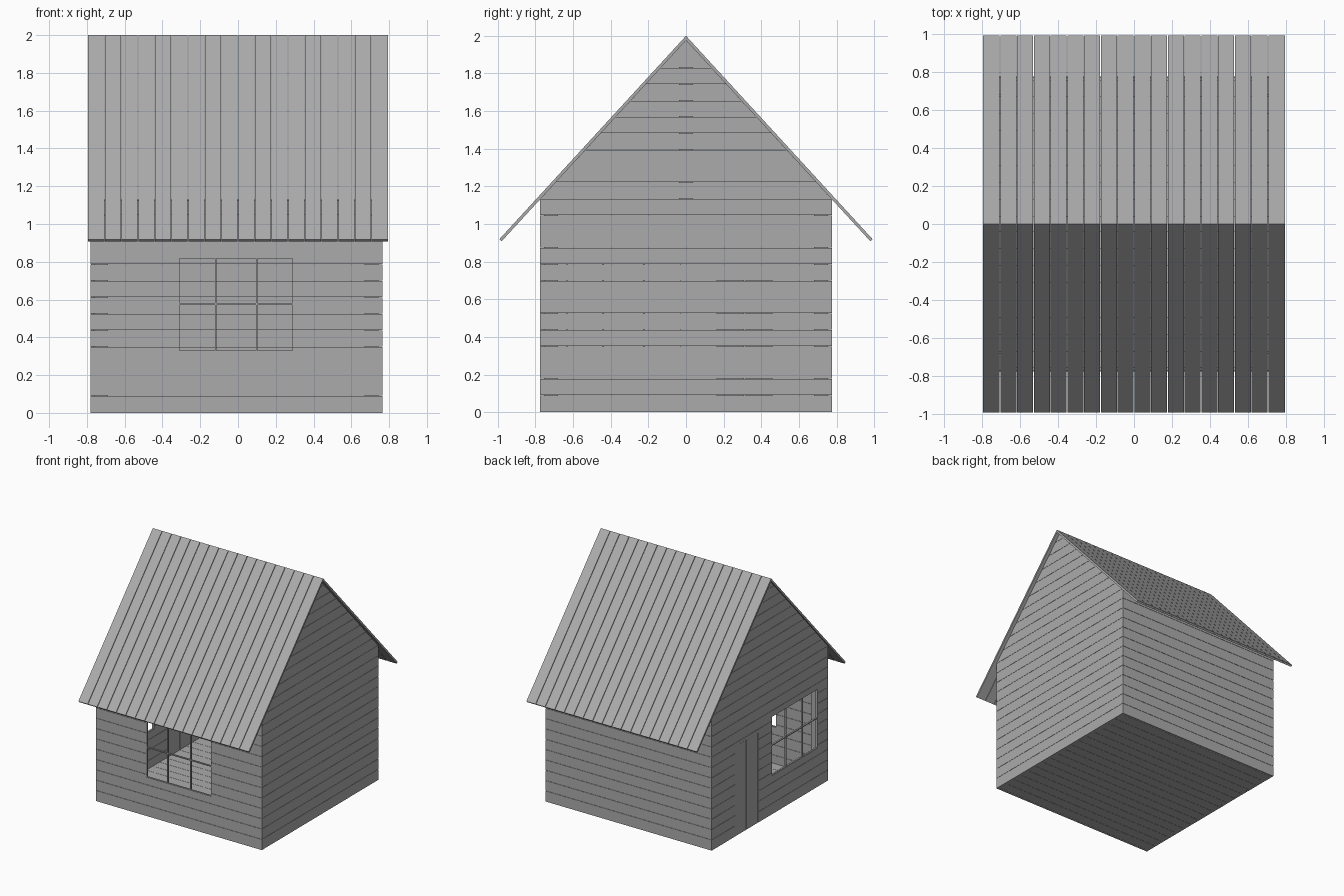
import bpy
import bmesh

if "Cube" in bpy.data.objects:
    bpy.data.objects.remove(bpy.data.objects["Cube"], do_unlink=True)

# Main dimensions
X0, X1 = -0.782, 0.765          # outer faces of the gable walls
WALL_Y = 0.775
EAVE = 1.13                     # top of the long walls
THICK = 0.02
PITCH, GAP = 0.087, 0.002
RIDGE, UNDER = 2.0, 1.976       # outer and inner ridge heights
SLOPE = 1.09
ROOF_X, ROOF_BOARDS, ROOF_GAP = 0.794, 18, 0.004

GREY = (0.41, 0.41, 0.41, 1)
grey = bpy.data.materials.new("plain grey")
grey.use_nodes = True
grey.diffuse_color = GREY
grey.node_tree.nodes["Principled BSDF"].inputs["Base Color"].default_value = GREY


def prism(bm, profile, x0, x1):
    """Extrude a (y, z) outline along x."""
    ends = [[bm.verts.new((x, y, z)) for y, z in profile] for x in (x0, x1)]
    faces = [bm.faces.new(ends[0]), bm.faces.new(ends[1][::-1])]
    n = len(profile)
    for i in range(n):
        j = (i + 1) % n
        faces.append(bm.faces.new((ends[0][j], ends[0][i], ends[1][i], ends[1][j])))
    bmesh.ops.recalc_face_normals(bm, faces=faces)


def box(bm, x, y, z):
    prism(bm, [(y[0], z[0]), (y[1], z[0]), (y[1], z[1]), (y[0], z[1])], x[0], x[1])


def finish(bm, name):
    mesh = bpy.data.meshes.new(name)
    bm.to_mesh(mesh)
    bm.free()
    mesh.materials.append(grey)
    obj = bpy.data.objects.new(name, mesh)
    bpy.context.collection.objects.link(obj)
    return obj


def cut(obj, openings):
    """Cut box openings through a wall and keep the result."""
    bm = bmesh.new()
    for o in openings:
        box(bm, *o)
    cutter = finish(bm, "opening_cutter")
    cutter.hide_render = True
    mod = obj.modifiers.new("openings", "BOOLEAN")
    mod.operation, mod.solver, mod.object = "DIFFERENCE", "EXACT", cutter
    deps = bpy.context.evaluated_depsgraph_get()
    mesh = bpy.data.meshes.new_from_object(obj.evaluated_get(deps))
    obj.modifiers.clear()
    obj.data = mesh
    bpy.data.objects.remove(cutter, do_unlink=True)


def courses(top):
    """Bottom and top height of every wall board."""
    z, n = 0.0, 1
    while z < top:
        joint = 0.003 + PITCH * n
        yield z, min(joint - GAP / 2, top)
        z, n = joint + GAP / 2, n + 1


def half_width(z):
    return min(WALL_Y, (UNDER - z) / SLOPE)


# Long walls: horizontal boards between the gables
def long_wall(name, side):
    bm = bmesh.new()
    ys = sorted((side * WALL_Y, side * (WALL_Y - THICK)))
    for z0, z1 in courses(EAVE):
        box(bm, (X0 + THICK, X1 - THICK), ys, (z0, z1))
    return finish(bm, name)


# Gable walls: boards trimmed to the roof line
def gable_wall(name, x0, x1):
    bm = bmesh.new()
    knee = UNDER - SLOPE * WALL_Y
    for z0, z1 in courses(UNDER - 0.005):
        levels = [z0] + ([knee] if z0 < knee < z1 else []) + [z1]
        right = [(half_width(z), z) for z in levels]
        prism(bm, right + [(-y, z) for y, z in reversed(right)], x0, x1)
    return finish(bm, name)


front_wall = long_wall("front_wall", -1)
long_wall("back_wall", 1)
gable_wall("left_wall", X1 - THICK, X1)
right_wall = gable_wall("right_wall", X0, X0 + THICK)

# Openings
WIN_Z = (0.326, 0.821)
FRONT_WIN = (-0.312, 0.292)
SIDE_WIN = (-0.634, -0.03)
DOOR_Y, DOOR_TOP = (0.157, 0.467), 0.757
through_x = (X0 - 0.1, X0 + 0.1)
cut(front_wall, [(FRONT_WIN, (-WALL_Y - 0.1, -WALL_Y + 0.1), WIN_Z)])
cut(right_wall, [(through_x, SIDE_WIN, WIN_Z),
                 (through_x, DOOR_Y, (-0.1, DOOR_TOP))])


# Windows: thin rim and glazing bars, three panes by two
def window(name, span, depth, along_x):
    bm = bmesh.new()
    bar, rim = 0.008, 0.003

    def piece(s, z):
        box(bm, s if along_x else depth, depth if along_x else s, z)

    a, b = span
    z0, z1 = WIN_Z
    for offset in (-0.108, 0.108):
        c = (a + b) / 2 + offset
        piece((c - bar / 2, c + bar / 2), WIN_Z)
    mid = (z0 + z1) / 2 + 0.003
    piece(span, (mid - bar / 2, mid + bar / 2))
    for s in ((a, a + rim), (b - rim, b)):
        piece(s, WIN_Z)
    for z in ((z0, z0 + rim), (z1 - rim, z1)):
        piece(span, z)
    finish(bm, name)


window("front_window", FRONT_WIN, (-WALL_Y + 0.003, -WALL_Y + 0.017), True)
window("right_window", SIDE_WIN, (X0 + 0.003, X0 + 0.017), False)

# Door: two upright boards
bm = bmesh.new()
middle, slit = sum(DOOR_Y) / 2, 0.003
for y in ((DOOR_Y[0] + 2 * slit, middle - slit), (middle + slit, DOOR_Y[1] - 2 * slit)):
    box(bm, (X0 + 0.001, X0 + THICK), y, (0.0, DOOR_TOP - 0.001))
finish(bm, "door")

# Floor boards running along x
bm = bmesh.new()
inner = WALL_Y - THICK
count = 17
step = 2 * inner / count
for i in range(count):
    y = -inner + i * step
    box(bm, (X0 + THICK, X1 - THICK), (y + GAP / 2, y + step - GAP / 2), (0.0, THICK))
finish(bm, "floor")

# Corner posts and upright posts inside the gables
bm = bmesh.new()
post = 0.075
for xs in ((X0 + THICK, X0 + THICK + post), (X1 - THICK - post, X1 - THICK)):
    for ys in ((-inner, -inner + post), (inner - post, inner)):
        box(bm, xs, ys, (THICK, EAVE - 0.005))
finish(bm, "corner_posts")
bm = bmesh.new()
for xs in ((X0 + THICK, X0 + 2.5 * THICK), (X1 - 2.5 * THICK, X1 - THICK)):
    box(bm, xs, (-0.038, 0.038), (EAVE, 1.93))
finish(bm, "gable_posts")

# Roof slopes: boards running from ridge to eave
for name, side in (("front_roof", -1), ("back_roof", 1)):
    bm = bmesh.new()
    profile = [(0, RIDGE), (side * 0.992, 0.919), (side * 0.98, 0.908), (0, UNDER)]
    width = 2 * ROOF_X / ROOF_BOARDS
    for i in range(ROOF_BOARDS):
        x = -ROOF_X + i * width
        trim0 = ROOF_GAP / 2 if i else 0
        trim1 = ROOF_GAP / 2 if i < ROOF_BOARDS - 1 else 0
        prism(bm, profile, x + trim0, x + width - trim1)
    finish(bm, name)
